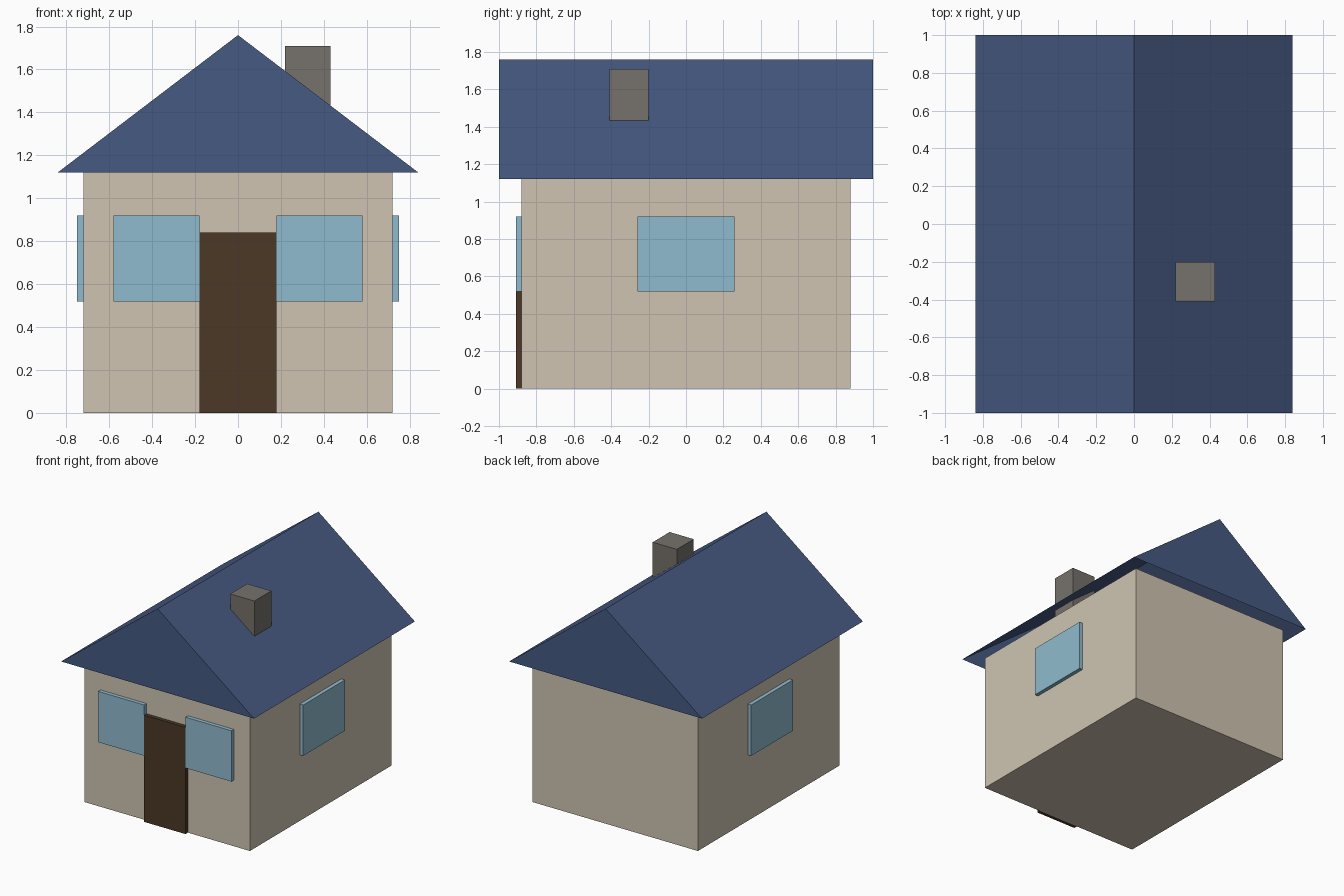
import bpy

if "Cube" in bpy.data.objects:
    bpy.data.objects.remove(bpy.data.objects["Cube"])


def material(name, rgb):
    m = bpy.data.materials.new(name)
    m.diffuse_color = (*rgb, 1)
    m.use_nodes = True
    m.node_tree.nodes["Principled BSDF"].inputs["Base Color"].default_value = m.diffuse_color
    return m


WALL = material("cream", (0.62, 0.55, 0.44))
ROOF = material("blue", (0.06, 0.10, 0.22))
GLASS = material("glass", (0.28, 0.50, 0.62))
WOOD = material("dark_wood", (0.07, 0.04, 0.02))
STONE = material("stone", (0.18, 0.165, 0.145))


def add_mesh(name, verts, faces, mat):
    me = bpy.data.meshes.new(name)
    me.from_pydata(verts, [], faces)
    me.materials.append(mat)
    ob = bpy.data.objects.new(name, me)
    bpy.context.collection.objects.link(ob)
    return ob


def box(name, x, y, z, mat):
    """Box from (min, max) ranges on each axis."""
    verts = [(a, b, c) for a in x for b in y for c in z]
    faces = [(0, 1, 3, 2), (4, 6, 7, 5), (0, 4, 5, 1),
             (2, 3, 7, 6), (0, 2, 6, 4), (1, 5, 7, 3)]
    return add_mesh(name, verts, faces, mat)


# Body
box("walls", (-0.72, 0.72), (-0.88, 0.88), (0, 1.12), WALL)

# Gabled roof, open underneath
profile = [(-0.84, 1.12), (0, 1.76), (0.84, 1.12)]
add_mesh("roof", [(x, y, z) for y in (-1, 1) for x, z in profile],
         [(0, 2, 1), (3, 4, 5), (0, 1, 4, 3), (1, 2, 5, 4)], ROOF)

# Chimney through the right slope
box("chimney", (0.22, 0.43), (-0.41, -0.20), (1.31, 1.71), STONE)

# Door
box("door", (-0.18, 0.18), (-0.91, -0.88), (0, 0.84), WOOD)

# Front and side windows, mirrored left and right
for side, s in (("left", -1), ("right", 1)):
    box(f"front_window_{side}", sorted((s * 0.18, s * 0.58)),
        (-0.91, -0.88), (0.52, 0.92), GLASS)
    box(f"side_window_{side}", sorted((s * 0.72, s * 0.75)),
        (-0.26, 0.26), (0.52, 0.92), GLASS)
